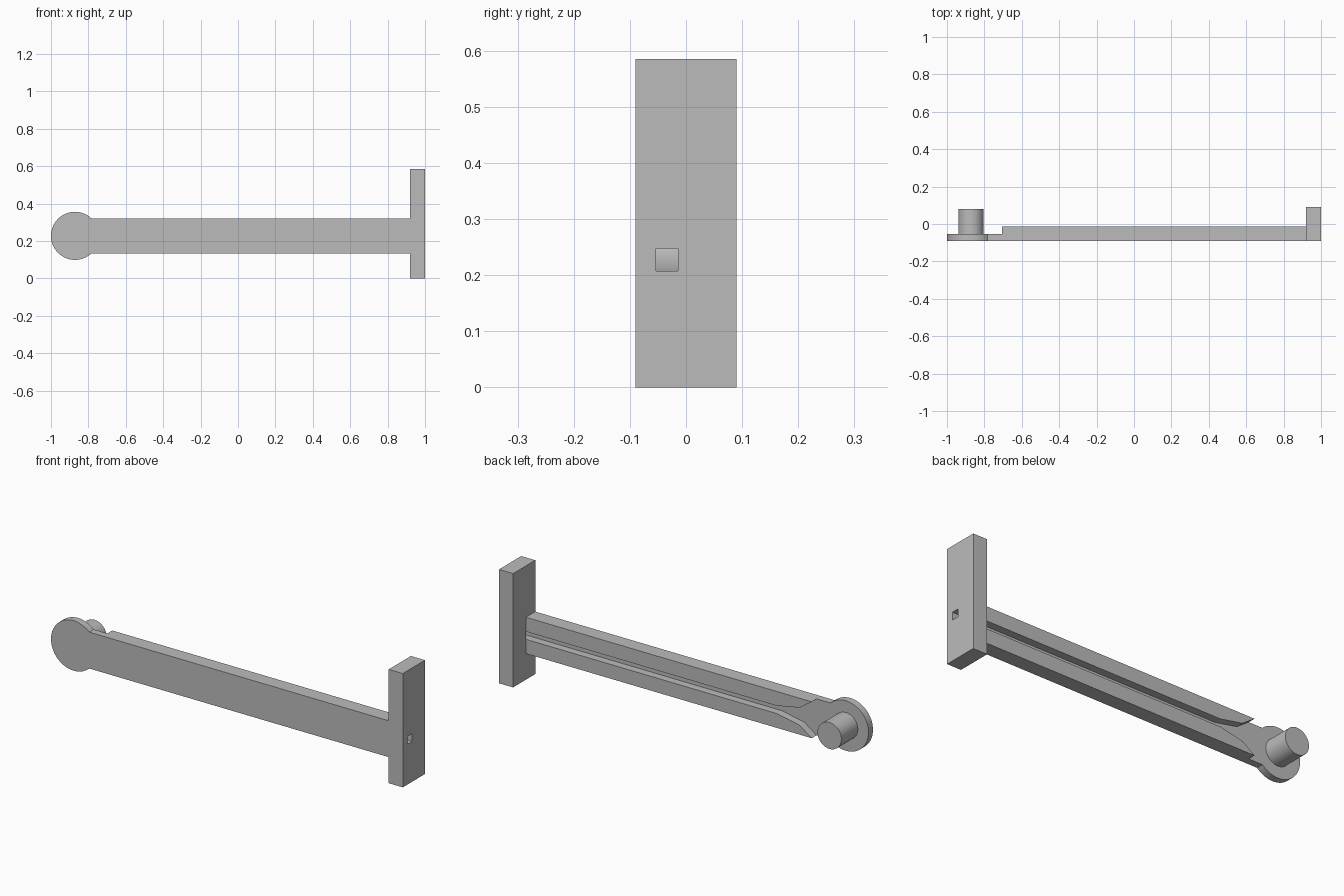
import bpy, bmesh, math

cube = bpy.data.objects.get("Cube")
if cube:
    bpy.data.objects.remove(cube, do_unlink=True)

grey = bpy.data.materials.new("plain grey")
grey.use_nodes = True
grey.diffuse_color = (0.5, 0.5, 0.5, 1)
grey.node_tree.nodes["Principled BSDF"].inputs["Base Color"].default_value = (0.5, 0.5, 0.5, 1)

MID = 0.2275                              # height of the arm's centre line
FRONT, FLOOR, BACK = -0.09, -0.0535, -0.014
HALF, SLOT = 0.0935, 0.02                 # half heights of arm and groove
HEAD_X, HEAD_R = -0.8715, 0.1285
ARM_END = 0.92


def extrude(name, profile, y0, y1):
    """Solid made from an (x, z) outline, extruded from y0 to y1."""
    bm = bmesh.new()
    face = bm.faces.new([bm.verts.new((x, y0, z)) for x, z in profile])
    result = bmesh.ops.extrude_face_region(bm, geom=[face])
    for v in result["geom"]:
        if isinstance(v, bmesh.types.BMVert):
            v.co.y = y1
    bmesh.ops.recalc_face_normals(bm, faces=bm.faces)
    mesh = bpy.data.meshes.new(name)
    bm.to_mesh(mesh)
    bm.free()
    mesh.materials.append(grey)
    ob = bpy.data.objects.new(name, mesh)
    bpy.context.collection.objects.link(ob)
    return ob


def box(name, x0, x1, y0, y1, z0, z1):
    return extrude(name, [(x0, z0), (x1, z0), (x1, z1), (x0, z1)], y0, y1)


def arc(radius, start, end, steps):
    return [(HEAD_X + radius * math.cos(a), MID + radius * math.sin(a))
            for a in (start + (end - start) * i / steps for i in range(steps + 1))]


def activate(ob):
    bpy.ops.object.select_all(action="DESELECT")
    ob.select_set(True)
    bpy.context.view_layer.objects.active = ob


# Thin front web with the round head in one outline
neck = math.asin(HALF / HEAD_R)
outline = arc(HEAD_R, neck, 2 * math.pi - neck, 56)
outline += [(ARM_END, MID - HALF), (ARM_END, MID + HALF)]
web = extrude("arm_web", outline, FRONT, FLOOR)

# Two rails on the back, leaving a groove that flares towards the pin
for name, side in (("upper_rail", 1), ("lower_rail", -1)):
    rail = [(ARM_END, SLOT), (-0.507, SLOT), (-0.636, 0.045),
            (-0.705, HALF), (ARM_END, HALF)]
    extrude(name, [(x, MID + side * h) for x, h in rail], FLOOR, BACK)

# Round pin on the head
pin = extrude("pin", arc(0.068, 0, 2 * math.pi * 47 / 48, 47), FLOOR, 0.08)

# End plate with a square hole in line with the groove
plate = box("end_plate", ARM_END, 1.0, FRONT, 0.09, 0, 0.585)
cutter = box("hole_cutter", 0.85, 1.1, FLOOR, BACK, MID - SLOT, MID + SLOT)
cutter.hide_render = True
cut = plate.modifiers.new("square_hole", "BOOLEAN")
cut.operation = "DIFFERENCE"
cut.solver = "EXACT"
cut.object = cutter
activate(plate)
bpy.ops.object.modifier_apply(modifier=cut.name)
bpy.data.objects.remove(cutter, do_unlink=True)

# Smooth the round walls
for ob in (web, pin):
    activate(ob)
    bpy.ops.object.shade_smooth_by_angle(angle=math.radians(30))
